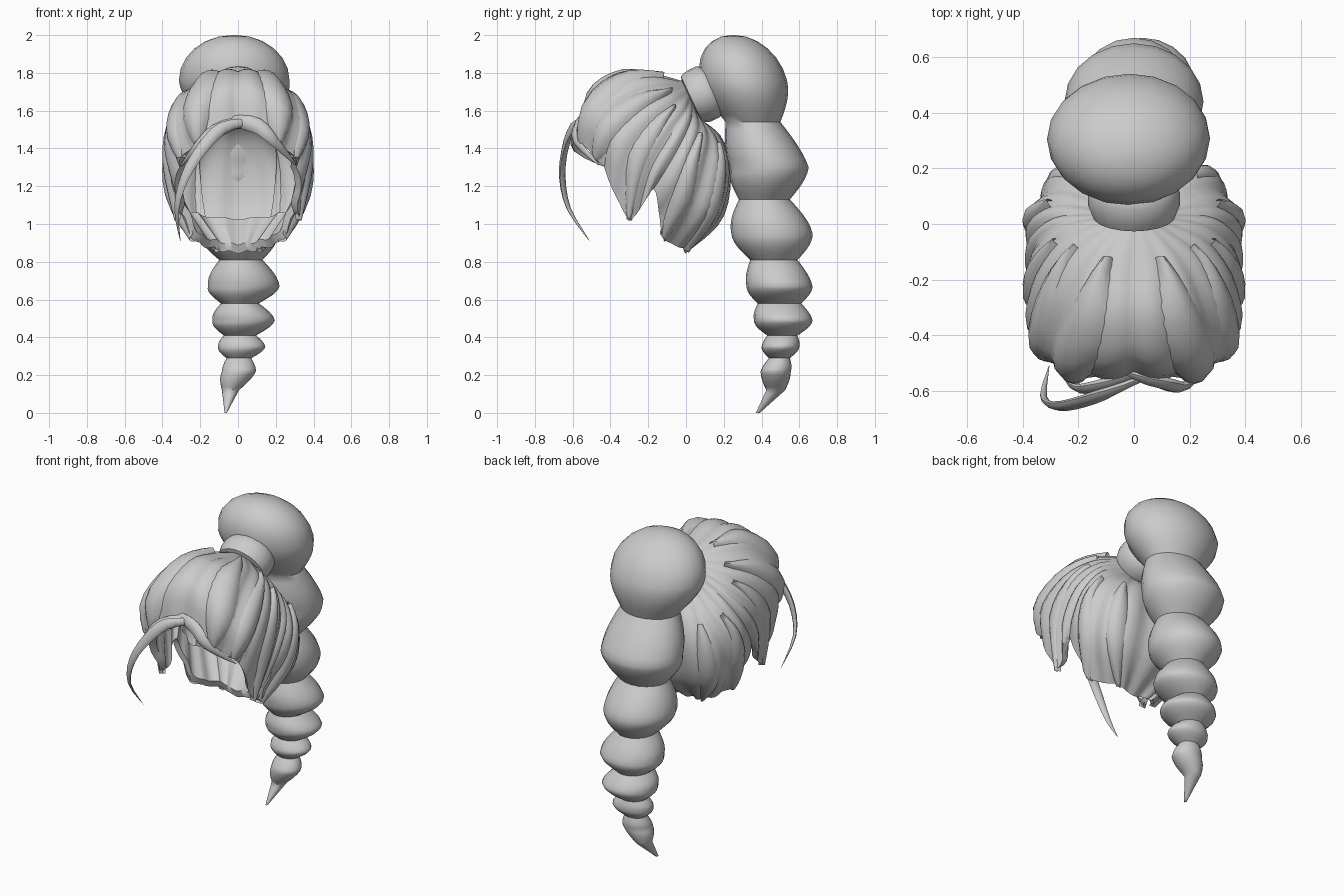
import bpy, bmesh, math
from mathutils import Vector

if "Cube" in bpy.data.objects:
    bpy.data.objects.remove(bpy.data.objects["Cube"])


def skin(rows, name, closed=True, caps=False):
    """Bridge equal-length rows of points into a smooth-shaded surface."""
    bm = bmesh.new()
    vs = [[bm.verts.new(p) for p in r] for r in rows]
    n = len(rows[0])
    for a, b in zip(vs, vs[1:]):
        for i in range(n if closed else n - 1):
            j = (i + 1) % n
            bm.faces.new((a[i], a[j], b[j], b[i]))
    if caps:
        bm.faces.new(vs[0])
        bm.faces.new(vs[-1])
    bmesh.ops.recalc_face_normals(bm, faces=bm.faces)
    me = bpy.data.meshes.new(name)
    bm.to_mesh(me)
    bm.free()
    ob = bpy.data.objects.new(name, me)
    bpy.context.collection.objects.link(ob)
    bpy.ops.object.select_all(action='DESELECT')
    bpy.context.view_layer.objects.active = ob
    ob.select_set(True)
    bpy.ops.object.shade_smooth_by_angle(angle=math.radians(50))


def spline(pts, t, loop=False):
    """Catmull-Rom through pts; t counts in points."""
    n = len(pts)
    i = math.floor(t) if loop else max(0, min(n - 2, math.floor(t)))
    f = t - i
    a, b, c, d = (Vector(pts[k % n] if loop else pts[max(0, min(n - 1, k))])
                  for k in range(i - 1, i + 3))
    return 0.5 * (2 * b + (c - a) * f + (2 * a - 5 * b + 4 * c - d) * f * f
                  + (3 * b - a - 3 * c + d) * f ** 3)


def ring(c, ax, ay, n):
    """Ellipse of n points about c with half-axes ax and ay."""
    return [c + ax * math.cos(2 * math.pi * i / n) + ay * math.sin(2 * math.pi * i / n)
            for i in range(n)]


# Tie: a tilted band where the tail begins
X, Y = Vector((1, 0, 0)), Vector((0, 1, 0))
axis = Vector((0, .9, .42)).normalized()
up = Vector((0, -.42, .9)).normalized()
mid = Vector((0, .085, 1.685))
skin([ring(mid + axis * d, X * r, up * r * .9, 20) for d, r in
      ((-.07, .11), (-.06, .15), (-.02, .165), (.03, .165), (.07, .15), (.09, .11))],
     "hair_tie", caps=True)

# Swept-back hair: guide strands on one side, crown to nape, each ending at the hairline
half = [
    [(0, -.15, 1.79), (0, -.33, 1.82), (0, -.5, 1.73), (0, -.55, 1.53)],
    [(.15, -.15, 1.77), (.21, -.33, 1.75), (.25, -.51, 1.61), (.21, -.55, 1.43)],
    [(.24, -.1, 1.69), (.33, -.25, 1.62), (.37, -.4, 1.47), (.32, -.44, 1.3)],
    [(.26, -.02, 1.62), (.36, -.12, 1.5), (.38, -.24, 1.3), (.32, -.3, 1.03)],
    [(.28, .03, 1.55), (.37, -.03, 1.42), (.38, -.11, 1.28), (.35, -.17, 1.18)],
    [(.26, .1, 1.48), (.36, .06, 1.33), (.35, -.01, 1.12), (.24, -.12, .93)],
    [(.17, .17, 1.45), (.25, .2, 1.28), (.26, .14, 1.05), (.13, 0, .87)],
    [(0, .19, 1.45), (0, .23, 1.25), (0, .18, 1.02), (0, -.01, .85)],
]
for k, g in enumerate(half):          # every strand starts on the tie
    a = math.pi * k / 7
    g.insert(0, tuple(mid - axis * .065 + X * .12 * math.sin(a) + up * .11 * math.cos(a)))
guides = half + [[(-x, y, z) for x, y, z in g] for g in half[-2:0:-1]]
N = len(guides)


def hair(u, v, off=0.0):
    """Point on the cap: u around the tie, v 0..1 down the strand."""
    def s(a, b):
        return spline([spline(g, b * 4) for g in guides], a, True)
    nrm = (s(u, v + .02) - s(u, v - .02)).cross(s(u + .05, v) - s(u - .05, v))
    return s(u, v) + nrm.normalized() * off


centre = Vector((0, -.15, 1.3))
rows = []
for k in range(15):                   # ripples read as combed strands
    amp = .022 * min(1, k / 7)
    rows.append([hair(i / 8, k / 14, amp * (abs(math.sin(math.pi * i / 8 * 1.5)) - .6))
                 for i in range(N * 8)])
rows.append([p.lerp(centre, .1) for p in rows[-1]])   # hairline rolls inward
rows.append([p.lerp(centre, .12) for p in rows[11]])
skin(rows, "hair_cap")


# Layered locks lying on the cap
def lock(u0, u1, width, v0, v1, height, name):
    rws = []
    for k in range(11):
        t = k / 10
        w = width * (.35 + .65 * math.sin(math.pi * min(.5, t))) * min(1, 1.5 * (1.03 - t) ** .5)
        rws.append([hair(u0 + (u1 - u0) * t + w * c, v0 + (v1 - v0) * t,
                         -.015 + height * (1 - c * c)) for c in (-1, -.6, -.2, .2, .6, 1)])
    skin(rws, name, closed=False)


for side, sgn in (("right", 1), ("left", -1)):
    for n, (a, b, w, v0, h) in enumerate((
            (.7, 1.0, .5, .2, .045), (1.9, 1.7, .4, .2, .04), (2.7, 3.0, .35, .3, .035),
            (4.7, 5.0, .45, .3, .04), (5.8, 6.1, .4, .3, .035))):
        lock(sgn * a, sgn * b, w, v0, 1.03, h, f"{side}_lock_{n + 1}")

# Bubbled ponytail: alternating bulges and necks as z, x centre, x radius, y centre, y radius
tail = [
    (2.0, -.02, .01, .25, .01),
    (1.76, -.02, .293, .305, .23), (1.54, 0, .18, .355, .145),
    (1.3, 0, .25, .44, .21), (1.13, 0, .15, .415, .135),
    (.95, 0, .21, .455, .215), (.81, .015, .115, .465, .125),
    (.67, .03, .19, .495, .175), (.58, .01, .1, .495, .115),
    (.49, .03, .165, .515, .155), (.41, .01, .085, .51, .08),
    (.35, .02, .125, .5, .1), (.29, .005, .065, .495, .055),
    (.22, .005, .09, .475, .08), (.12, -.04, .045, .475, .05),
    (0, -.065, .006, .38, .01),
]
rows = []
for k, (a, b) in enumerate(zip(tail, tail[1:])):
    for j in range(6):
        t = j / 6
        if k == 0:                    # domed top
            t = 1 - math.cos(t * math.pi / 2)
            e = math.sqrt(1 - (1 - t) ** 2)
        elif k == len(tail) - 2:      # tapering tip
            e = t
        else:                         # round bulge, pinched neck
            e = math.sin(t * math.pi / 2) if k % 2 == 0 else 1 - math.cos(t * math.pi / 2)
        z, xc, _, yc, _ = (p + (q - p) * t for p, q in zip(a, b))
        rx, ry = (a[m] + (b[m] - a[m]) * e for m in (2, 4))
        rows.append(ring(Vector((xc, yc, z)), X * rx, Y * ry, 20))
z, xc, rx, yc, ry = tail[-1]
rows.append(ring(Vector((xc, yc, z)), X * rx, Y * ry, 20))
skin(rows, "ponytail", caps=True)


# Loose fringe strands, tapering to points
def strand(name, pts, width, thick):
    rws = []
    m = len(pts) - 1
    for k in range(m * 3 + 1):
        t = k / 3
        p = spline(pts, t)
        tan = (spline(pts, min(m, t + .1)) - spline(pts, max(0, t - .1))).normalized()
        sidev = tan.cross(Vector((p.x, p.y + .1, 0))).normalized()
        w = max(.03, min(1, .5 + 2 * t / m) * (1 - (t / m) ** 2.5))
        rws.append(ring(p, sidev * width * w, sidev.cross(tan) * thick * w, 8))
    skin(rws, name, caps=True)


strand("fringe_long", [(.06, -.54, 1.54), (-.08, -.6, 1.51), (-.19, -.64, 1.4),
                       (-.28, -.655, 1.25), (-.325, -.62, 1.08), (-.305, -.51, .91)], .036, .02)
strand("fringe_left", [(.03, -.53, 1.55), (-.12, -.58, 1.49), (-.22, -.58, 1.4),
                       (-.31, -.42, 1.3)], .04, .022)
strand("fringe_right", [(-.04, -.53, 1.55), (.1, -.57, 1.52), (.19, -.58, 1.44),
                        (.31, -.46, 1.31)], .045, .025)
